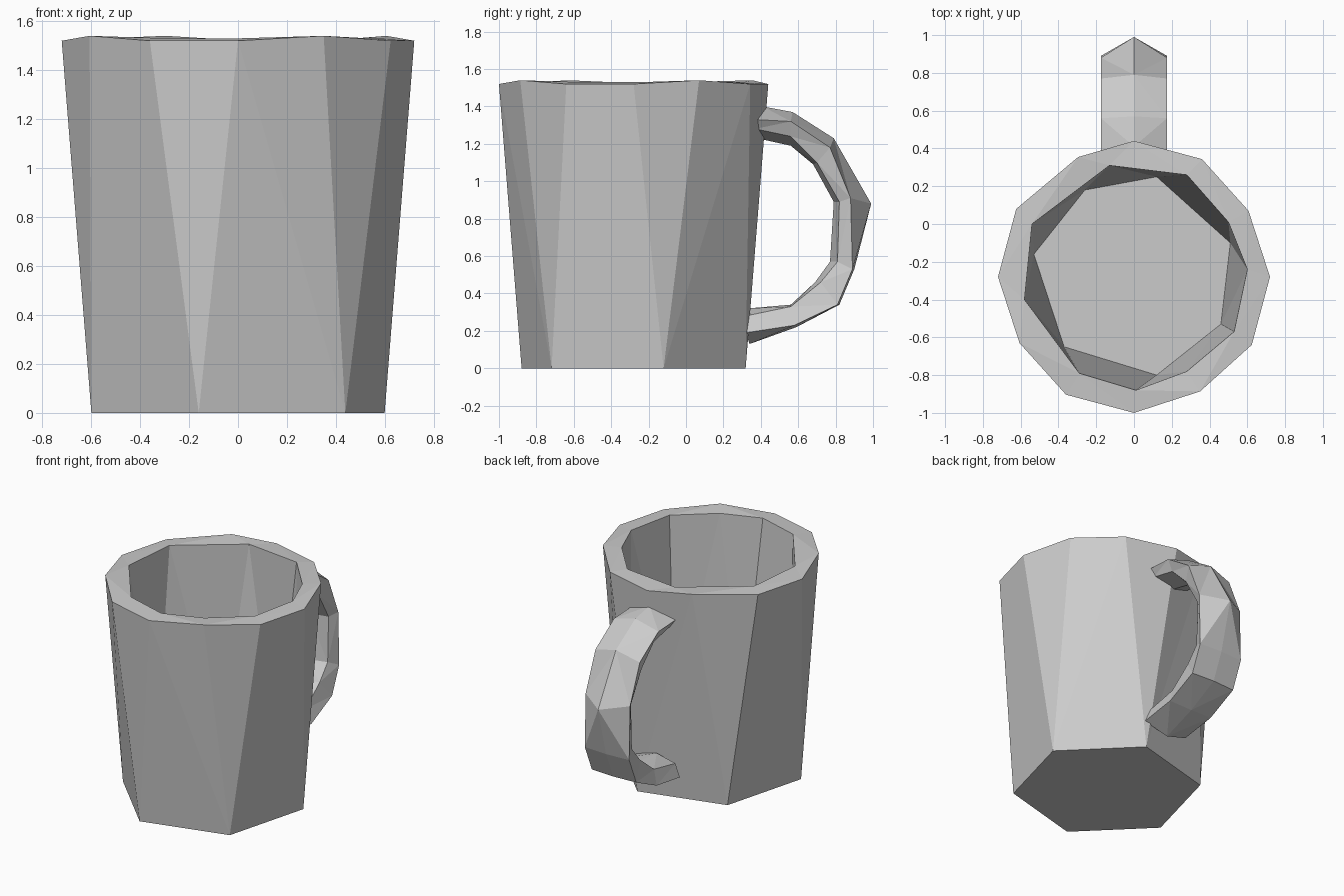
import bpy
import bmesh
from math import cos, sin, radians
from mathutils import Vector

default_cube = bpy.data.objects.get("Cube")
if default_cube:
    bpy.data.objects.remove(default_cube, do_unlink=True)

CENTRE_Y = -0.28

# One plain grey for everything
grey = bpy.data.materials.new("plain_grey")
grey.use_nodes = True
colour = (0.6, 0.6, 0.6, 1)
grey.diffuse_color = colour
grey.node_tree.nodes["Principled BSDF"].inputs["Base Color"].default_value = colour


def finish(bm, name):
    """Turn a bmesh into a flat shaded object."""
    bmesh.ops.recalc_face_normals(bm, faces=bm.faces)
    mesh = bpy.data.meshes.new(name)
    bm.to_mesh(mesh)
    bm.free()
    mesh.materials.append(grey)
    obj = bpy.data.objects.new(name, mesh)
    bpy.context.collection.objects.link(obj)
    return obj


def polar(angle, radius, z):
    a = radians(angle)
    return (radius * cos(a), CENTRE_Y + radius * sin(a), z)


def ring(bm, points):
    return [bm.verts.new(p) for p in points]


def bridge(bm, a, b):
    """Triangulate between two counter-clockwise rings of any size."""
    start = min(range(len(b)), key=lambda k: (b[k].co - a[0].co).length)
    b = b[start:] + b[:start]
    i = j = 0
    while i < len(a) or j < len(b):
        here_a, here_b = a[i % len(a)], b[j % len(b)]
        next_a, next_b = a[(i + 1) % len(a)], b[(j + 1) % len(b)]
        step_a = (next_a.co - here_b.co).length
        step_b = (next_b.co - here_a.co).length
        if j == len(b) or (i < len(a) and step_a <= step_b):
            bm.faces.new((here_a, next_a, here_b))
            i += 1
        else:
            bm.faces.new((here_a, next_b, here_b))
            j += 1


# Cup: six-sided base rising to a twelve-sided lip, ten-sided mouth, seven-sided floor
bm = bmesh.new()
base = ring(bm, [polar(15 + 60 * k, 0.62, 0) for k in range(6)])

lip_points = []
for k in range(12):
    pulled_in = k % 3 == 1
    angle = 115 if k == 4 else 30 * k
    lip_points.append(polar(angle, 0.70 if pulled_in else 0.72,
                            1.54 if pulled_in else 1.52))
lip = ring(bm, lip_points)

mouth_xy = [(0.6, -0.24), (0.5, 0.01), (0.28, 0.26), (-0.13, 0.31), (-0.54, 0),
            (-0.58, -0.4), (-0.29, -0.79), (0.01, -0.88), (0.28, -0.78), (0.53, -0.57)]
mouth = ring(bm, [(x, y, 1.53) for x, y in mouth_xy])

floor_xy = [(0.51, -0.1), (0.12, 0.25), (-0.26, 0.18), (-0.53, -0.16),
            (-0.37, -0.65), (0.12, -0.8), (0.46, -0.53)]
cup_floor = ring(bm, [(x, y, 0.12) for x, y in floor_xy])

bridge(bm, lip, base)
bridge(bm, lip, mouth)
bridge(bm, mouth, cup_floor)
bm.faces.new(base)
bm.faces.new(cup_floor)
finish(bm, "cup")

# Handle: each station gives outer ridge, side edge, inner edge and inner middle as (y, z)
stations = [
    ((0.41, 1.40), (0.37, 1.33), (0.37, 1.28), (0.38, 1.23)),
    ((0.57, 1.37), (0.56, 1.32), (0.56, 1.24), (0.56, 1.19)),
    ((0.79, 1.23), (0.77, 1.18), (0.70, 1.10), (0.68, 1.09)),
    ((0.99, 0.88), (0.88, 0.91), (0.82, 0.89), (0.79, 0.89)),
    ((0.90, 0.53), (0.89, 0.53), (0.81, 0.57), (0.77, 0.57)),
    ((0.82, 0.34), (0.81, 0.34), (0.72, 0.46), (0.69, 0.46)),
    ((0.59, 0.22), (0.58, 0.23), (0.56, 0.33), (0.56, 0.34)),
    ((0.34, 0.13), (0.32, 0.19), (0.32, 0.28), (0.33, 0.32)),
]
SIDE, INNER = 0.175, 0.14

bm = bmesh.new()
loops = []
for ridge, side, inner, middle in stations:
    loops.append(ring(bm, [(0, *ridge), (SIDE, *side), (INNER, *inner),
                           (0, *middle), (-INNER, *inner), (-SIDE, *side)]))
for first, second in zip(loops, loops[1:]):
    for k in range(6):
        n = (k + 1) % 6
        bm.faces.new((first[k], first[n], second[n], second[k]))
bm.faces.new(loops[0])
bm.faces.new(loops[-1])
bmesh.ops.triangulate(bm, faces=bm.faces[:])
finish(bm, "handle")
